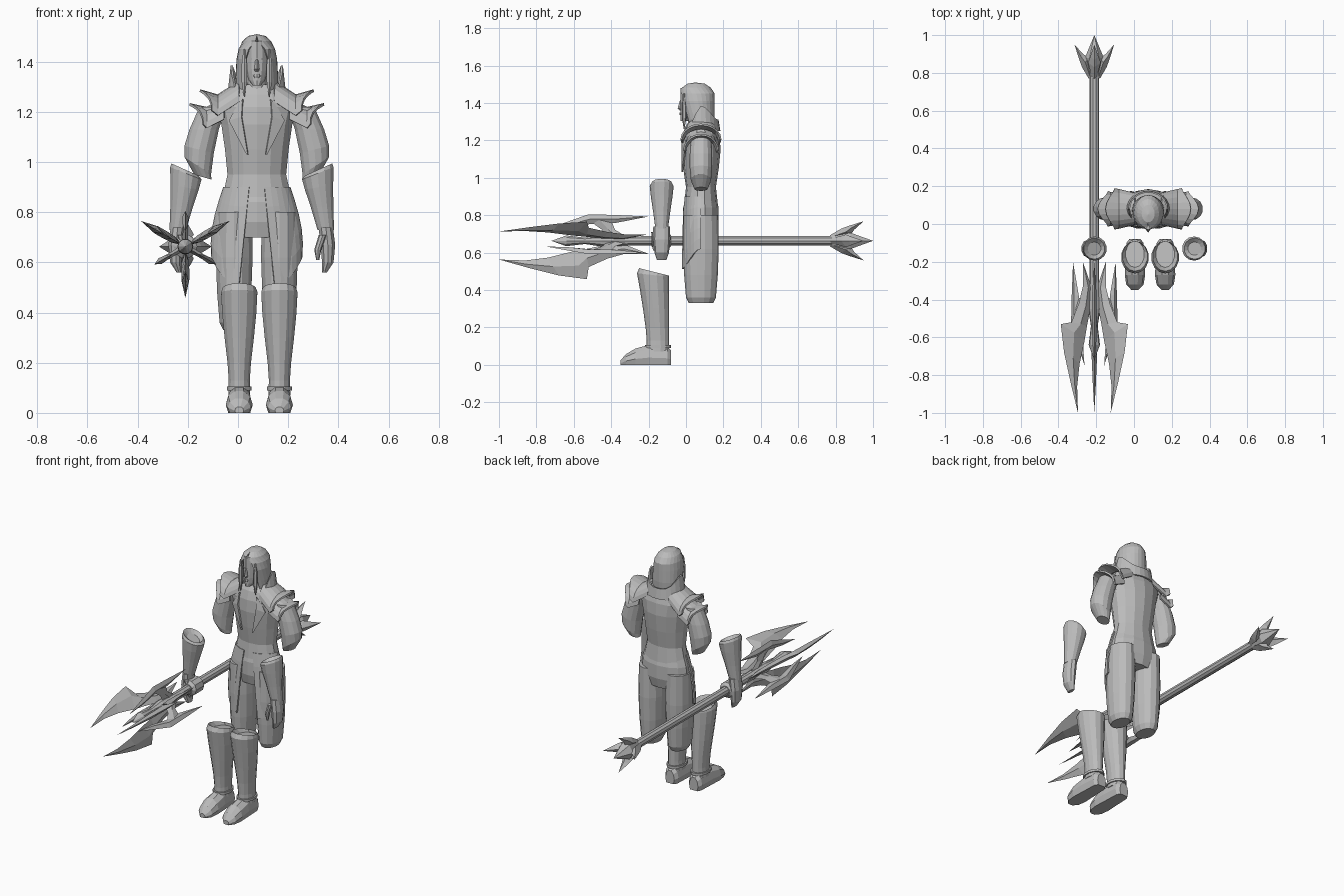
import bpy, bmesh, math
from math import sin, cos, pi, radians
from mathutils import Vector

cube = bpy.data.objects.get("Cube")
if cube:
    bpy.data.objects.remove(cube)

grey = bpy.data.materials.new("plain grey")
grey.use_nodes = True
colour = (.5, .5, .5, 1)
grey.diffuse_color = colour
grey.node_tree.nodes["Principled BSDF"].inputs["Base Color"].default_value = colour

MIDDLE = .075                       # centre line of the body
DEPTH = .08                         # centre of the body from front to back
HAND_DEPTH = -.13                   # the forearms stand in front of the body
STAFF = Vector((-.21, 0, .663))     # axis of the staff
SIDES = (("right", -1), ("left", 1))
made = []


def loft(name, rings, closed=True, thickness=0):
    """Skin a list of point rings; open strips get a thickness."""
    bm = bmesh.new()
    rows = [[bm.verts.new(point) for point in ring] for ring in rings]
    count = len(rows[0])
    for low, high in zip(rows, rows[1:]):
        for i in range(count if closed else count - 1):
            j = (i + 1) % count
            bm.faces.new((low[i], low[j], high[j], high[i]))
    if closed:
        bm.faces.new(rows[0])
        bm.faces.new(rows[-1])
    bmesh.ops.remove_doubles(bm, verts=bm.verts, dist=.0005)
    bmesh.ops.recalc_face_normals(bm, faces=bm.faces)
    mesh = bpy.data.meshes.new(name)
    bm.to_mesh(mesh)
    bm.free()
    mesh.materials.append(grey)
    obj = bpy.data.objects.new(name, mesh)
    bpy.context.collection.objects.link(obj)
    if thickness:
        shell = obj.modifiers.new("shell", "SOLIDIFY")
        shell.thickness = thickness
        shell.offset = 0
    made.append(obj)


def sweep(start, end, count):
    """Evenly spaced angles in radians, from degrees."""
    return [radians(start + (end - start) * i / (count - 1)) for i in range(count)]


def oval(x, y, z, width, depth, tilt_x=0, tilt_y=0, count=14):
    """Level oval ring given by half width and half depth, optionally tilted."""
    angles = [2 * pi * i / count for i in range(count)]
    return [(x + width * sin(a), y - depth * cos(a),
             z + tilt_x * sin(a) + tilt_y * cos(a)) for a in angles]


def upright(x, y, z, width, height, floor=-1, count=10):
    """Oval ring facing along y, cut flat at the floor."""
    angles = [2 * pi * i / count for i in range(count)]
    return [(x + width * cos(a), y, max(floor, z + height * sin(a))) for a in angles]


# Jacket body and neck
loft("jacket", [oval(MIDDLE, DEPTH, z, width, depth) for z, width, depth in (
    (.86, .14, .09), (.95, .12, .08), (1.05, .13, .095), (1.15, .145, .105),
    (1.22, .165, .1), (1.27, .14, .085), (1.31, .07, .06))])
loft("neck", [oval(MIDDLE, .06, z, .04, .05) for z in (1.25, 1.35)])

# Trousers
loft("trouser_seat", [oval(MIDDLE, DEPTH, z, width, depth) for z, width, depth in (
    (.7, .13, .08), (.76, .16, .095), (.84, .15, .095), (.9, .13, .08))])
for side, s in SIDES:
    loft(side + "_trouser_leg", [
        oval(MIDDLE + s * .09, DEPTH, z, width, width + .02)
        for z, width in ((.33, .045), (.36, .06), (.48, .07), (.62, .075), (.8, .072))])

# Front coat skirts, slit in the middle and at the hips
for side, s in SIDES:
    rows = []
    for step in range(6):
        fall = step / 5
        width = .13 + .05 * sin(fall * pi * .6)
        depth = .085 + .02 * math.sqrt(fall)
        gap = .03 + .04 * fall
        row = []
        for a in sweep(math.degrees(math.asin(gap / width)), 90, 8):
            hem = .51 + .11 * sin(a) ** 4
            row.append((MIDDLE + s * width * sin(a), DEPTH - depth * cos(a),
                        .9 + (hem - .9) * fall))
        rows.append(row)
    loft(side + "_coat_skirt", rows, False, .008)

# Standing collar with a peak at each side
bottom, top = [], []
for a in sweep(30, 330, 21):
    peak = abs(sin(a)) ** 4
    base = 1.27 - .1 * max(0, cos(a))
    bottom.append((MIDDLE + .115 * sin(a), DEPTH - .1 * cos(a), base - .02))
    top.append((MIDDLE + .1 * sin(a), DEPTH - .09 * cos(a), base + .04 + .075 * peak))
loft("collar", [bottom, top], False, .008)

# Lapels lying on the chest
for side, s in SIDES:
    rows = [[(MIDDLE + s * x, y, z) for x, y, z in row] for row in (
        ((.055, -.01, 1.25), (.085, 0, 1.21)),
        ((.06, -.02, 1.18), (.11, 0, 1.165)),
        ((.035, -.02, 1.03), (.04, -.02, 1.03)))]
    loft(side + "_lapel", rows, False, .008)

# Flared shoulder plates in two layers, and sleeves
for side, s in SIDES:
    for layer, rows in (
            ("upper", ((.07, 1.32, .08, 0), (.155, 1.265, .1, 0), (.18, 1.285, .105, .047))),
            ("lower", ((.13, 1.25, .08, 0), (.2, 1.215, .085, 0), (.215, 1.23, .09, .053)))):
        loft(side + "_shoulder_plate_" + layer, [
            [(MIDDLE + s * (x + point * sin(a) ** 3), DEPTH - depth * cos(a),
              crest - .08 * (1 - sin(a))) for a in sweep(0, 180, 11)]
            for x, crest, depth, point in rows], False, .01)
    loft(side + "_sleeve", [
        oval(MIDDLE + s * x, DEPTH, z, width, width, s * tilt) for z, x, width, tilt in (
            (.94, .215, .035, .01), (.985, .235, .054, .035), (1.05, .23, .06, .015),
            (1.13, .21, .06, 0), (1.22, .175, .055, 0))])

# Head, nose and mouth
loft("face", [oval(MIDDLE, y, z, width, y + .03) for z, y, width in (
    (1.305, -.005, .016), (1.325, .015, .033), (1.36, .03, .045), (1.395, .04, .05),
    (1.45, .04, .05), (1.48, .03, .035))])
loft("nose", [oval(MIDDLE, -.02, z, width, depth, count=6) for z, width, depth in (
    (1.36, .008, .014), (1.37, .012, .025), (1.41, .006, .014))])
loft("mouth", [oval(MIDDLE, -.02, z, width, .016, count=8) for z, width in (
    (1.335, .01), (1.343, .017), (1.35, .012))])
loft("brow", [oval(MIDDLE, .03, z, .045, .062) for z in (1.407, 1.415)])

# Long hair framing the face
rows = []
for z, y, width, depth, gap in (
        (1.27, .075, .08, .07, 45), (1.34, .07, .082, .08, 38), (1.41, .06, .078, .09, 34),
        (1.45, .06, .07, .09, 26), (1.48, .055, .055, .075, 5), (1.5, .055, .033, .045, 0),
        (1.507, .05, 0, 0, 0)):
    rows.append([(MIDDLE + width * sin(a), y - depth * cos(a), z)
                 for a in sweep(gap, 360 - gap, 21)])
loft("hair", rows, False, .006)
for side, s in SIDES:
    loft(side + "_hair_lock", [
        oval(MIDDLE + s * .05, -.01, z, width, width, count=6)
        for z, width in ((1.26, .002), (1.32, .012), (1.39, .012), (1.45, .004))])

# Bracers and hands; the right arm hangs a little further out
for side, s in SIDES:
    shoulder = .065 if s > 0 else .045
    loft(side + "_bracer", [
        oval(shoulder + s * x, HAND_DEPTH, z, width, width, s * tilt)
        for z, x, width, tilt in (
            (.73, .285, .034, 0), (.82, .27, .046, 0), (.9, .258, .058, .01),
            (.955, .253, .064, .025), (.97, .256, .056, .025), (.95, .255, .035, .02))])
    loft(side + "_hand", [
        oval(shoulder + s * x, HAND_DEPTH, z, width, width + .015, count=10)
        for z, x, width in ((.56, .28, .01), (.6, .293, .024), (.67, .293, .031), (.74, .285, .03))])
    loft(side + "_thumb", [
        oval(shoulder + s * x, HAND_DEPTH - .04, z, width, width, count=8)
        for z, x, width in ((.61, .253, .006), (.65, .253, .014), (.71, .273, .016))])

# Fingers closed round the staff
loft("gripping_fingers", [
    upright(STAFF.x, HAND_DEPTH + y, STAFF.z, width, width)
    for y, width in ((-.055, .03), (-.04, .048), (.035, .048), (.05, .03))])

# Tall boots
for side, s in SIDES:
    x = .085 + s * .08
    loft(side + "_boot_shaft", [
        oval(x, -.09 - depth, z, width, depth, 0, tilt) for z, width, depth, tilt in (
            (.07, .045, .06, 0), (.13, .043, .06, 0), (.2, .048, .063, 0), (.3, .06, .07, 0),
            (.4, .07, .078, 0), (.48, .074, .086, .01), (.497, .067, .08, .02),
            (.47, .05, .07, .01))])
    loft(side + "_boot_foot", [
        upright(x, y, height * .35, width, height * .65, 0) for y, width, height in (
            (-.08, .03, .08), (-.1, .045, .1), (-.2, .05, .11),
            (-.27, .054, .09), (-.32, .046, .06), (-.35, .018, .025))])
    loft(side + "_ankle_band", [oval(x, -.15, z, .051, .07) for z in (.09, .105)])

# Staff shaft with its spear core, and the bud at the other end
loft("staff", [upright(STAFF.x, y, STAFF.z, radius, radius) for y, radius in (
    (-.72, 0), (-.64, .03), (-.54, .018), (-.45, .032), (-.3, .026), (.82, .026))])
loft("end_bud", [upright(STAFF.x, y, STAFF.z, radius, radius, count=6) for y, radius in (
    (.78, .027), (.88, .05), (1, 0))])


def blade(name, degrees, sections):
    """Diamond-section blade: inner and outer (y, radius) with half thickness."""
    a = radians(degrees)
    outward, across = Vector((cos(a), 0, sin(a))), Vector((-sin(a), 0, cos(a)))
    rings = []
    for inner, outer, thick in sections:
        p, q = [STAFF + outward * radius + Vector((0, y, 0)) for y, radius in (inner, outer)]
        ridge = (p + q) / 2
        rings.append([p, ridge + across * thick, q, ridge - across * thick])
    loft(name, rings)


# Three large barbed blades, three small hooked blades and their braces
for turn in (30, 150, 270):
    blade("large_blade", turn, (
        ((-1, .1), (-1, .1), 0), ((-.86, .105), (-.84, .145), .008),
        ((-.74, .09), (-.68, .185), .014), ((-.62, .06), (-.53, .205), .016),
        ((-.54, .045), (-.52, .14), .016), ((-.45, .025), (-.42, .095), .014),
        ((-.34, .015), (-.33, .07), .01), ((-.2, .07), (-.2, .07), 0)))
    blade("small_blade", turn + 60, (
        ((-.75, .06), (-.75, .06), 0), ((-.62, .07), (-.64, .1), .01),
        ((-.51, .09), (-.52, .142), .013), ((-.38, .095), (-.37, .138), .012),
        ((-.2, .13), (-.2, .13), 0)))
    blade("blade_brace", turn + 60, (
        ((-.42, .01), (-.3, .01), .012), ((-.45, .06), (-.38, .06), .01),
        ((-.52, .11), (-.4, .11), .01)))

# Petals at the staff end
for turn in (0, 90, 180, 270):
    blade("end_petal", turn, (
        ((.78, .01), (.77, .03), .012), ((.88, .03), (.83, .065), .034),
        ((.9, .06), (.87, .08), .022), ((.95, .105), (.95, .105), 0)))

# Smooth shading with crisp edges
for obj in bpy.context.view_layer.objects:
    obj.select_set(obj in made)
bpy.context.view_layer.objects.active = made[0]
bpy.ops.object.shade_smooth_by_angle(angle=radians(38))
